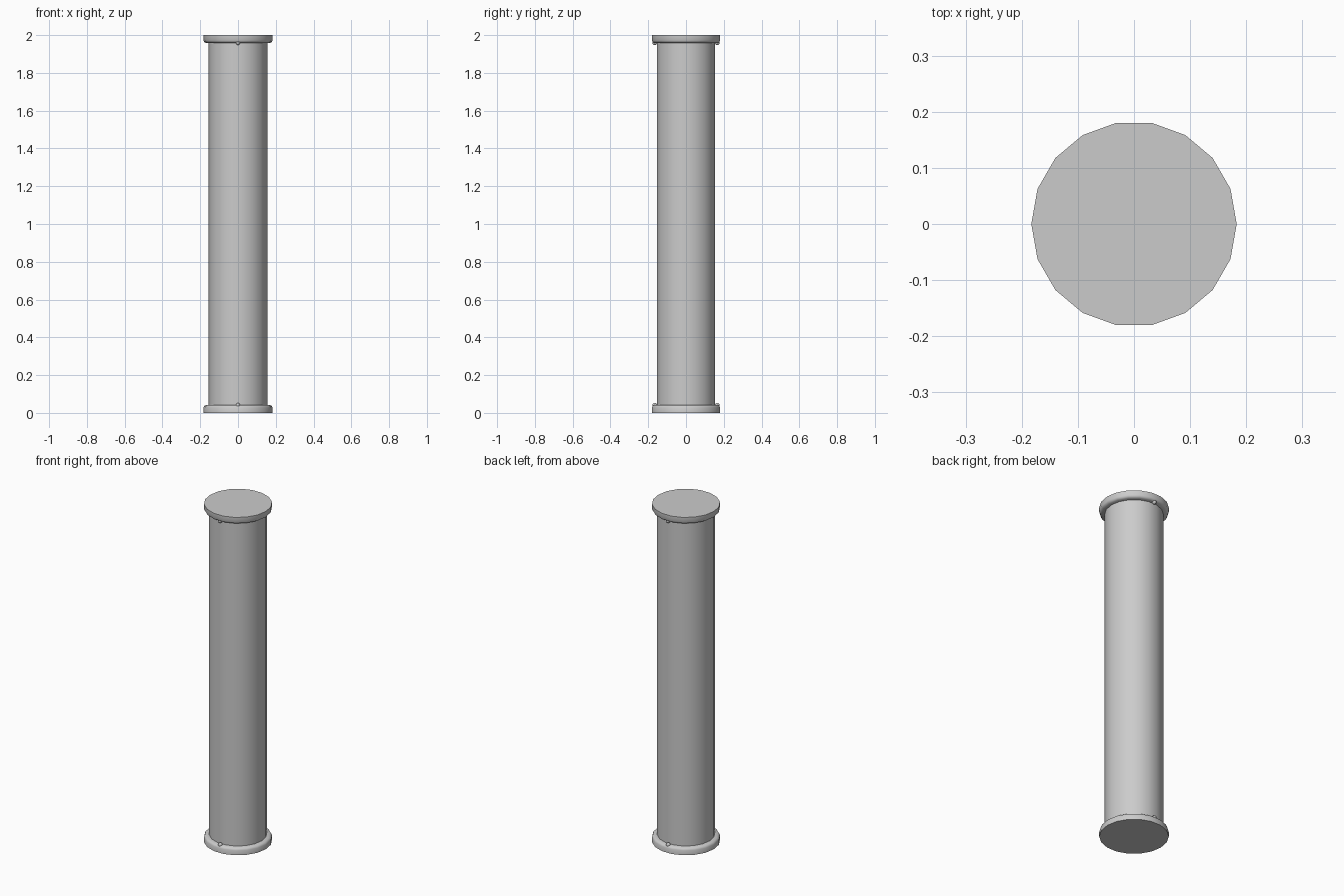
import bpy, bmesh, math

if "Cube" in bpy.data.objects:
    bpy.data.objects.remove(bpy.data.objects["Cube"])

SIDES = 18


def finish(name, bm, angle=40):
    bmesh.ops.recalc_face_normals(bm, faces=bm.faces)
    me = bpy.data.meshes.new(name)
    bm.to_mesh(me)
    bm.free()
    ob = bpy.data.objects.new(name, me)
    bpy.context.collection.objects.link(ob)
    bpy.ops.object.select_all(action='DESELECT')
    ob.select_set(True)
    bpy.context.view_layer.objects.active = ob
    bpy.ops.object.shade_smooth_by_angle(angle=math.radians(angle))
    return ob


def lathe(name, profile):
    """Stack rings of (radius, z) and cap both ends."""
    bm = bmesh.new()
    rings = [[bm.verts.new((r * math.cos(math.tau * i / SIDES),
                            r * math.sin(math.tau * i / SIDES), z))
              for i in range(SIDES)] for r, z in profile]
    for a, b in zip(rings, rings[1:]):
        for i in range(SIDES):
            j = (i + 1) % SIDES
            bm.faces.new((a[i], a[j], b[j], b[i]))
    bm.faces.new(rings[0][::-1])
    bm.faces.new(rings[-1])
    return finish(name, bm)


def rivet(name, y, z):
    bm = bmesh.new()
    bmesh.ops.create_uvsphere(bm, u_segments=10, v_segments=6, radius=0.012)
    bmesh.ops.translate(bm, verts=bm.verts, vec=(0, y, z))
    return finish(name, bm, 60)


# Main shaft between the two end flanges
lathe("shaft", [(0.155, 0.02), (0.155, 1.98)])

# Flanges with a rounded shoulder, mirrored top and bottom
shoulder = [(0.183, 0), (0.183, 0.028), (0.179, 0.036), (0.171, 0.041), (0.15, 0.042)]
lathe("bottom_flange", shoulder)
lathe("top_flange", [(r, 2 - z) for r, z in reversed(shoulder)])

# Small rivets on the front and back of each flange
for end, z in (("bottom", 0.041), ("top", 1.959)):
    for side, y in (("front", -0.166), ("back", 0.166)):
        rivet(f"{end}_{side}_rivet", y, z)
